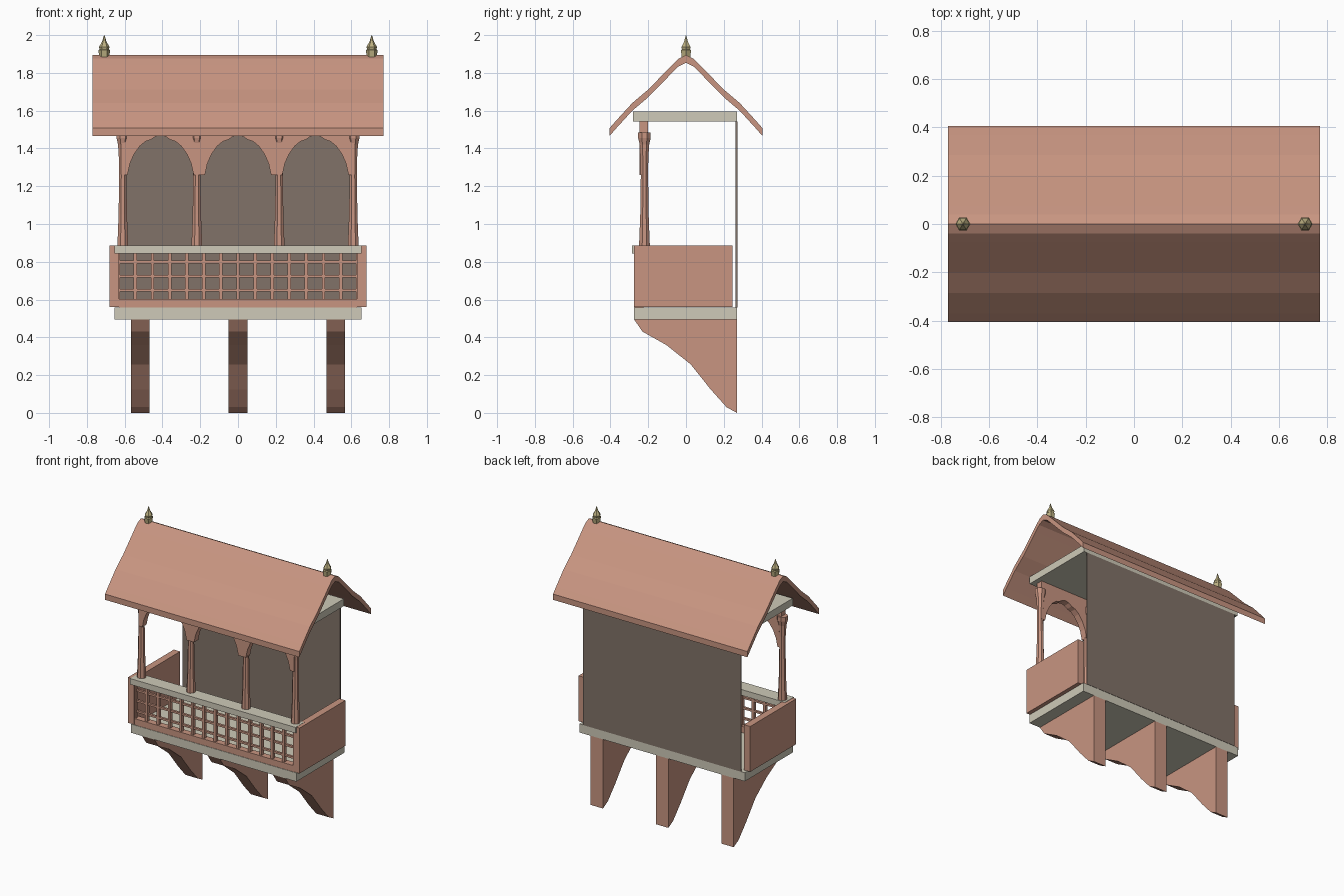
import bpy, bmesh, math

if "Cube" in bpy.data.objects:
    bpy.data.objects.remove(bpy.data.objects["Cube"])


def material(name, rgb):
    m = bpy.data.materials.new(name)
    m.diffuse_color = (*rgb, 1)
    m.use_nodes = True
    m.node_tree.nodes["Principled BSDF"].inputs["Base Color"].default_value = m.diffuse_color
    return m


TERRA = material("terracotta", (0.58, 0.30, 0.22))
CREAM = material("pale stone", (0.62, 0.59, 0.48))
DARK = material("dark plaster", (0.22, 0.17, 0.14))
BRASS = material("brass", (0.50, 0.43, 0.22))


def finish(name, bm, mat):
    bmesh.ops.recalc_face_normals(bm, faces=bm.faces)
    me = bpy.data.meshes.new(name)
    bm.to_mesh(me)
    bm.free()
    me.materials.append(mat)
    ob = bpy.data.objects.new(name, me)
    bpy.context.collection.objects.link(ob)
    return ob


def add_box(bm, x0, x1, y0, y1, z0, z1):
    vs = bmesh.ops.create_cube(bm, size=1)["verts"]
    for v in vs:
        v.co = (x1 if v.co.x > 0 else x0,
                y1 if v.co.y > 0 else y0,
                z1 if v.co.z > 0 else z0)


def box(name, mat, *dims):
    bm = bmesh.new()
    add_box(bm, *dims)
    return finish(name, bm, mat)


def extrude(name, mat, profile, a, b, axis):
    """Extrude a (u, z) outline from a to b along x or y."""
    bm = bmesh.new()
    place = (lambda u, z: (a, u, z)) if axis == "x" else (lambda u, z: (u, a, z))
    face = bm.faces.new([bm.verts.new(place(u, z)) for u, z in profile])
    new = bmesh.ops.extrude_face_region(bm, geom=[face])["geom"]
    vec = (b - a, 0, 0) if axis == "x" else (0, b - a, 0)
    bmesh.ops.translate(bm, vec=vec, verts=[g for g in new if isinstance(g, bmesh.types.BMVert)])
    return finish(name, bm, mat)


def lathe(name, mat, profile, x, y, sides, turn=0.0):
    """Stack polygon rings of (radius, z)."""
    bm = bmesh.new()
    rings = []
    for r, z in profile:
        rings.append([bm.verts.new((x + r * math.cos(turn + math.tau * i / sides),
                                    y + r * math.sin(turn + math.tau * i / sides), z))
                      for i in range(sides)])
    for lo, hi in zip(rings, rings[1:]):
        for i in range(sides):
            j = (i + 1) % sides
            bm.faces.new((lo[i], lo[j], hi[j], hi[i]))
    bm.faces.new(rings[0])
    bm.faces.new(rings[-1])
    return finish(name, bm, mat)


# Curved gable roof
half = [(0.405, 1.507), (0.37, 1.547), (0.285, 1.64), (0.20, 1.712),
        (0.075, 1.84), (0.04, 1.875)]
outer = [(-y, z) for y, z in half] + [(0, 1.895)] + half[::-1]
roof = outer + [(y, z - 0.041) for y, z in outer[::-1]]
extrude("roof", TERRA, roof, -0.77, 0.77, "x")

# Ridge finials
for side, x in (("left", -0.708), ("right", 0.708)):
    lathe(f"finial_{side}", BRASS,
          [(0.026, 1.88), (0.031, 1.92), (0.025, 1.925), (0.028, 1.937),
           (0.012, 1.965), (0.001, 2.0)], x, 0, 6)

# Slabs and back wall
box("ceiling_slab", CREAM, -0.65, 0.65, -0.28, 0.27, 1.543, 1.595)
box("floor_slab", CREAM, -0.655, 0.655, -0.275, 0.27, 0.495, 0.557)
box("back_wall", DARK, -0.625, 0.625, 0.263, 0.272, 0.557, 1.543)

# Parapet: side panels, bottom rail, top rail
for side, s in (("left", -1), ("right", 1)):
    box(f"side_panel_{side}", TERRA, *sorted((s * 0.63, s * 0.68)), -0.275, 0.245, 0.56, 0.885)
box("bottom_rail", TERRA, -0.63, 0.63, -0.272, -0.225, 0.555, 0.602)
box("top_rail", CREAM, -0.655, 0.655, -0.285, -0.185, 0.845, 0.887)

# Lattice screen
bm = bmesh.new()
for k in range(-7, 8):
    x = k * 0.0905
    add_box(bm, x - 0.009, x + 0.009, -0.263, -0.238, 0.60, 0.845)
for z in (0.649, 0.724, 0.799):
    add_box(bm, -0.63, 0.63, -0.258, -0.242, z - 0.007, z + 0.007)
finish("lattice", bm, TERRA)

# Columns
column = [(0.031, 0.885), (0.029, 0.93), (0.024, 1.05), (0.021, 1.25), (0.022, 1.34),
          (0.027, 1.42), (0.036, 1.455), (0.036, 1.485)]
for i, x in enumerate((-0.61, -0.218, 0.218, 0.61)):
    lathe(f"column_{i + 1}", TERRA, column, x, -0.22, 8, math.pi / 8)

# Scalloped arches, one per bay
curve = [(0.175, 1.26), (0.162, 1.32), (0.14, 1.37), (0.11, 1.412),
         (0.08, 1.437), (0.05, 1.447), (0.028, 1.463)]
for i, cx in enumerate((-0.41, 0, 0.41)):
    pts = [(-0.205, 1.543), (-0.205, 1.26)] + [(-x, z) for x, z in curve]
    pts += [(0, 1.47)] + curve[::-1] + [(0.205, 1.26), (0.205, 1.543)]
    extrude(f"arch_{i + 1}", TERRA, [(cx + x, z) for x, z in pts], -0.247, -0.2, "y")

# Support brackets
bracket = [(0.27, 0.495), (-0.275, 0.495), (-0.23, 0.43), (-0.105, 0.36), (0.025, 0.257),
           (0.13, 0.125), (0.215, 0.03), (0.27, 0.0)]
for i, cx in enumerate((-0.518, 0, 0.518)):
    extrude(f"bracket_{i + 1}", TERRA, bracket, cx - 0.049, cx + 0.049, "x")
